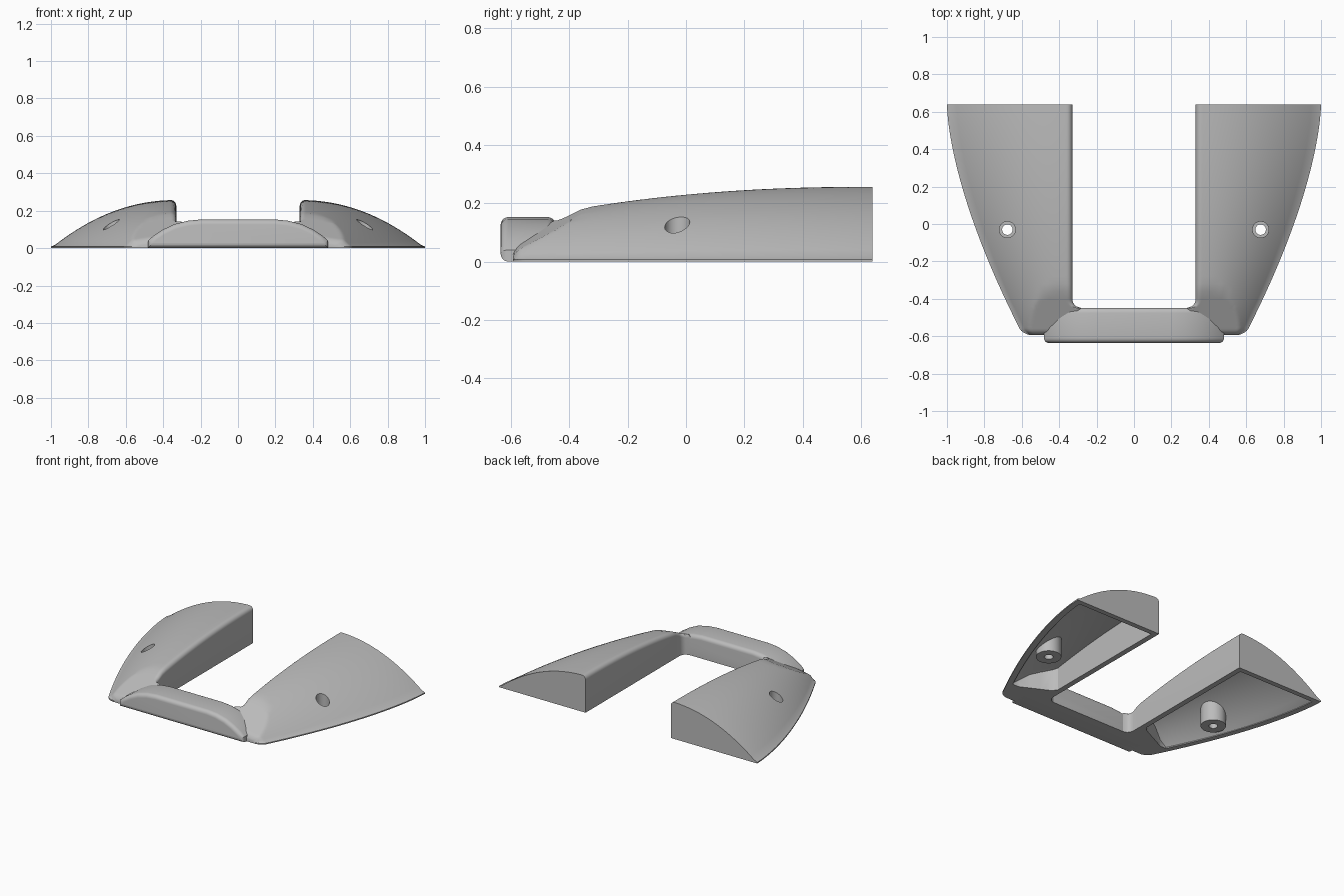
import bpy, bmesh, math
from mathutils import Matrix

cube = bpy.data.objects.get("Cube")
if cube:
    bpy.data.objects.remove(cube, do_unlink=True)

grey = bpy.data.materials.new("plain grey")
grey.use_nodes = True
grey.diffuse_color = (0.5, 0.5, 0.5, 1)
grey.node_tree.nodes["Principled BSDF"].inputs["Base Color"].default_value = (0.5, 0.5, 0.5, 1)

BACK, FRONT, INNER = 0.64, -0.594, 0.33
HOLE = (0.677, -0.03)


def new_object(name, bm):
    bmesh.ops.recalc_face_normals(bm, faces=bm.faces)
    mesh = bpy.data.meshes.new(name)
    bm.to_mesh(mesh)
    bm.free()
    mesh.materials.append(grey)
    ob = bpy.data.objects.new(name, mesh)
    bpy.context.collection.objects.link(ob)
    return ob


def cylinder(name, radius, z0, z1):
    bm = bmesh.new()
    bmesh.ops.create_cone(bm, cap_ends=True, segments=40, radius1=radius, radius2=radius, depth=z1 - z0,
                          matrix=Matrix.Translation((*HOLE, (z0 + z1) / 2)))
    return new_object(name, bm)


def cut(ob, tool):
    mod = ob.modifiers.new("cut", 'BOOLEAN')
    mod.operation, mod.solver, mod.object = 'DIFFERENCE', 'EXACT', tool
    tool.hide_render = True
    tool.hide_set(True)


def bake(ob):
    ob.data = bpy.data.meshes.new_from_object(ob.evaluated_get(bpy.context.evaluated_depsgraph_get()))
    ob.modifiers.clear()


def smooth(ob):
    bpy.ops.object.select_all(action='DESELECT')
    ob.select_set(True)
    bpy.context.view_layer.objects.active = ob
    bpy.ops.object.shade_smooth_by_angle(angle=math.radians(32))


# Plan outline and domed surface of a wing
def outer_x(y):
    x = 1 - 0.145 * ((BACK - y) / BACK) ** 1.57
    if y < -0.56:
        x -= 0.05 * (1 - math.sqrt(max(0, 1 - ((-0.56 - y) / 0.035) ** 2)))
    return x


def inner_x(y):
    r = 0.05
    return INNER - r + math.sqrt(max(0, r * r - max(0, min(r, -0.4 - y)) ** 2))


def top_z(x, y):
    xo, xi = outer_x(y), inner_x(y)
    height = 0.257 - 0.027 * ((BACK - y) / BACK) ** 2.24
    t = min(1, max(0, (xo - x) / (xo - INNER)))
    z = height * (1 - (1 - t) ** 2.1)
    z = min(z, 0.2 - 0.15 * (x - 0.35) + 0.5 * (y + 0.32))
    r = 0.03
    e = min(r, max(0, x - xi))
    z -= r - math.sqrt(r * r - (r - e) ** 2)
    if y < -0.565:
        z -= 0.03 * (1 - math.sqrt(max(0, 1 - ((-0.565 - y) / 0.03) ** 2)))
    return max(0.008, z)


def loft(name, ys, left, right, top, bottom):
    bm = bmesh.new()
    steps = 40
    rings = []
    for y in ys:
        a, b = left(y), right(y)
        ring = [bm.verts.new((a, y, bottom))]
        for i in range(steps + 1):
            x = a + (b - a) * (i / steps) ** 1.6
            ring.append(bm.verts.new((x, y, top(x, y))))
        ring.append(bm.verts.new((b, y, bottom)))
        rings.append(ring)
    for p, q in zip(rings, rings[1:]):
        for i in range(len(p)):
            j = (i + 1) % len(p)
            bm.faces.new((p[i], p[j], q[j], q[i]))
    bm.faces.new(rings[0])
    bm.faces.new(rings[-1])
    return new_object(name, bm)


# Solid wing, hollowed from below around a screw boss
ys = [BACK - 0.04 * i for i in range(26)]
ys += [-0.4 - 0.01 * i for i in range(20)] + [FRONT]
wing = loft("left_wing", ys, inner_x, outer_x, top_z, 0)
cavity = loft("cavity_cutter", [0.605 - 0.0326 * i for i in range(33)],
              lambda y: 0.367 + max(0, -0.33 - y) * 2,
              lambda y: outer_x(y) - 0.042,
              lambda x, y: max(0.004, top_z(x, y) - 0.033), -0.05)
boss = cylinder("boss_cutter", 0.08, -0.2, 0.4)
cut(cavity, boss)
bake(cavity)
cut(wing, cavity)
cut(wing, cylinder("screw_hole_cutter", 0.028, -0.2, 0.4))
cut(wing, cylinder("screw_seat_cutter", 0.043, 0.06, 0.4))
bake(wing)

# Mirrored wing
mesh = wing.data.copy()
mesh.transform(Matrix.Scale(-1, 4, (1, 0, 0)))
mesh.flip_normals()
right_wing = bpy.data.objects.new("right_wing", mesh)
bpy.context.collection.objects.link(right_wing)

# Front bridge with rounded edges
half = [(0.482, 0), (0.482, 0.04), (0.45, 0.068), (0.40, 0.1), (0.34, 0.128), (0.27, 0.146), (0.2, 0.153)]
outline = half + [(-x, z) for x, z in reversed(half)]
bm = bmesh.new()
face = bm.faces.new([bm.verts.new((x, -0.636, z)) for x, z in outline])
ext = bmesh.ops.extrude_face_region(bm, geom=[face], use_keep_orig=True)
for v in ext["geom"]:
    if isinstance(v, bmesh.types.BMVert):
        v.co.y = -0.448
bmesh.ops.recalc_face_normals(bm, faces=bm.faces)
edges = [e for e in bm.edges if all(v.co.y < -0.6 for v in e.verts)
         or (all(v.co.y > -0.5 for v in e.verts) and max(v.co.z for v in e.verts) > 0.01)]
bmesh.ops.bevel(bm, geom=edges, offset=0.028, segments=5, profile=0.5, affect='EDGES', clamp_overlap=True)
bridge = new_object("front_bridge", bm)

for ob in (wing, right_wing, bridge):
    smooth(ob)
for name in ("cavity_cutter", "boss_cutter", "screw_hole_cutter", "screw_seat_cutter"):
    bpy.data.objects.remove(bpy.data.objects[name], do_unlink=True)
